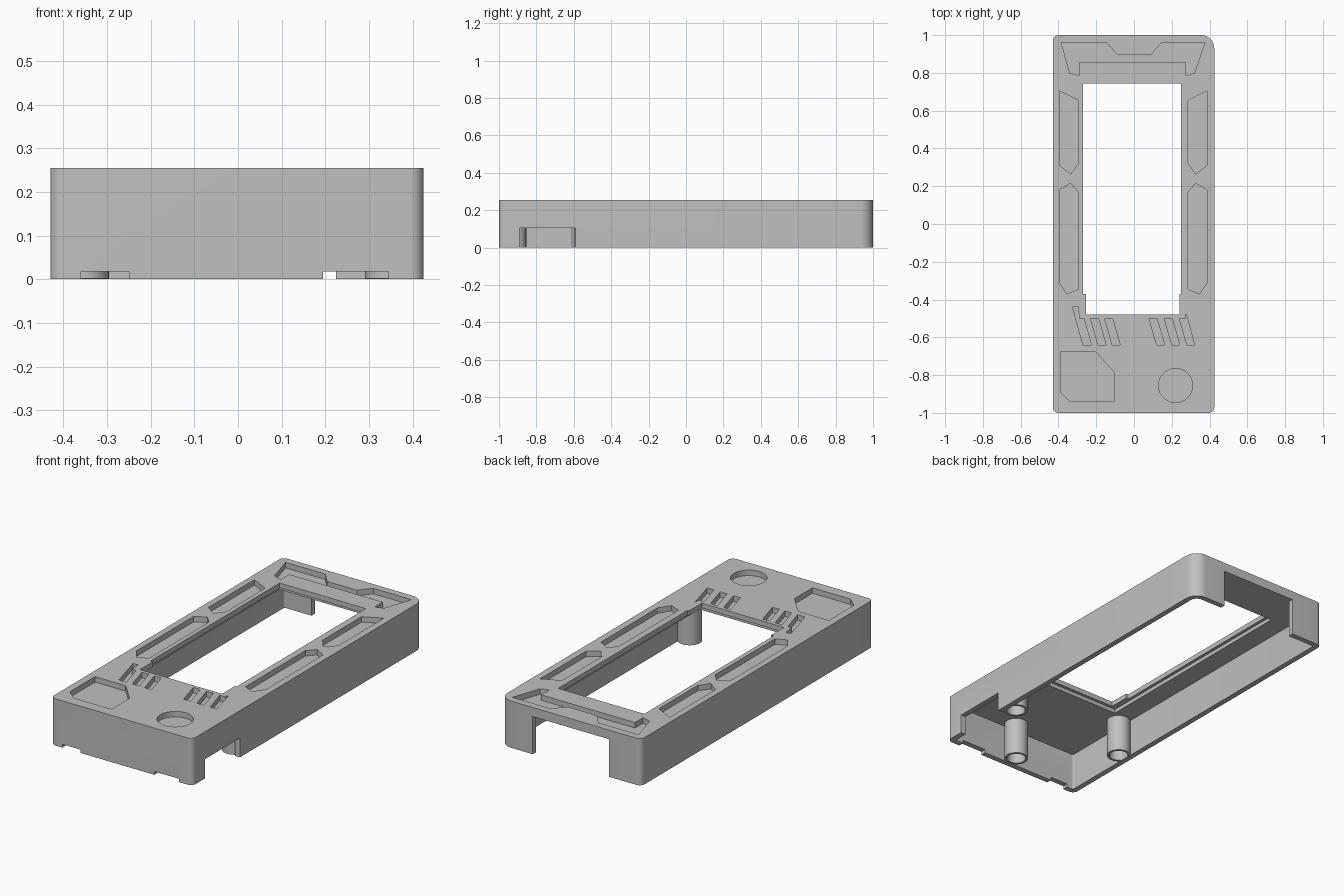
import bpy, math

old = bpy.data.objects.get("Cube")
if old:
    bpy.data.objects.remove(old, do_unlink=True)

grey = bpy.data.materials.new("plain grey")
grey.use_nodes = True
grey.diffuse_color = (0.53, 0.53, 0.53, 1)
grey.node_tree.nodes["Principled BSDF"].inputs["Base Color"].default_value = (0.53, 0.53, 0.53, 1)

LEFT, RIGHT, FRONT, BACK, TOP = -0.43, 0.425, -1.0, 1.0, 0.255
WALL, CEILING, POCKET = 0.03, 0.207, 0.03


def prism(name, outline, z0, z1):
    """Extrude a plan outline between two heights."""
    n = len(outline)
    area = sum(outline[i - 1][0] * outline[i][1] - outline[i][0] * outline[i - 1][1] for i in range(n))
    if area < 0:
        outline = outline[::-1]
    verts = [(x, y, z) for z in (z0, z1) for x, y in outline]
    faces = [tuple(reversed(range(n))), tuple(range(n, 2 * n))]
    faces += [(i, (i + 1) % n, n + (i + 1) % n, n + i) for i in range(n)]
    mesh = bpy.data.meshes.new(name)
    mesh.from_pydata(verts, [], faces)
    mesh.materials.append(grey)
    obj = bpy.data.objects.new(name, mesh)
    bpy.context.collection.objects.link(obj)
    return obj


def arc(cx, cy, r, start, sweep, steps):
    return [(cx + r * math.cos(math.radians(start + sweep * i / steps)),
             cy + r * math.sin(math.radians(start + sweep * i / steps))) for i in range(steps + 1)]


def circle(cx, cy, r):
    return arc(cx, cy, r, 0, 360, 48)[:-1]


def rect(x0, x1, y0, y1):
    return [(x0, y0), (x1, y0), (x1, y1), (x0, y1)]


def rounded(x0, x1, y0, y1, r, r_back_right):
    q = r_back_right
    return (arc(x1 - q, y1 - q, q, 0, 90, 12) + arc(x0 + r, y1 - r, r, 90, 90, 8)
            + arc(x0 + r, y0 + r, r, 180, 90, 8) + arc(x1 - r, y0 + r, r, 270, 90, 8))


def cut(target, outline, z0, z1):
    cutter = prism("cutter", outline, z0, z1)
    cutter.hide_render = True
    mod = target.modifiers.new("cut", 'BOOLEAN')
    mod.operation = 'DIFFERENCE'
    mod.solver = 'EXACT'
    mod.object = cutter
    bpy.context.view_layer.objects.active = target
    bpy.ops.object.modifier_apply(modifier=mod.name)
    bpy.data.objects.remove(cutter, do_unlink=True)


def smooth(obj):
    bpy.ops.object.select_all(action='DESELECT')
    obj.select_set(True)
    bpy.context.view_layer.objects.active = obj
    bpy.ops.object.shade_smooth_by_angle(angle=math.radians(30))


# Outer shell, hollow from below
shell = prism("cover_shell", rounded(LEFT, RIGHT, FRONT, BACK, 0.03, 0.07), 0, TOP)
cut(shell, rounded(LEFT + WALL, RIGHT - WALL, FRONT + WALL, BACK - WALL, 0.005, 0.04), -0.1, CEILING)

# Main window with a narrower front end, and a thinned lip underneath
window = [(-0.27, 0.745), (-0.27, -0.37), (-0.255, -0.37), (-0.255, -0.48),
          (0.24, -0.48), (0.24, -0.37), (0.25, -0.37), (0.25, 0.745)]
cut(shell, window, -0.1, 0.4)
cut(shell, rect(-0.287, 0.267, -0.497, 0.765), 0.1, 0.228)

# Openings in the back, right and front walls
cut(shell, rect(-0.235, 0.225, 0.9, 1.1), -0.1, CEILING - 0.002)
cut(shell, rect(0.385, 0.6, -0.89, -0.59), -0.1, 0.105)
for x0, x1 in ((-0.36, -0.25), (0.195, 0.345)):
    cut(shell, rect(x0, x1, -1.1, -0.96), -0.1, 0.018)

# Sunken decoration on the top
long_pockets = [
    [(-0.395, 0.705), (-0.295, 0.655), (-0.295, 0.32), (-0.335, 0.265), (-0.395, 0.31)],
    [(-0.395, 0.18), (-0.335, 0.215), (-0.295, 0.17), (-0.295, -0.345), (-0.355, -0.37), (-0.395, -0.31)],
]
pockets = long_pockets + [[(-0.008 - x, y) for x, y in p] for p in long_pockets]
pockets.append([(-0.385, 0.96), (-0.145, 0.96), (-0.09, 0.895), (0.09, 0.895), (0.145, 0.96),
                (0.375, 0.96), (0.32, 0.8), (0.275, 0.785), (0.275, 0.855),
                (-0.29, 0.855), (-0.29, 0.785), (-0.34, 0.8)])
pockets.append([(-0.39, -0.675), (-0.205, -0.675), (-0.105, -0.785), (-0.105, -0.94),
                (-0.335, -0.94), (-0.39, -0.89)])
pockets.append(circle(0.22, -0.855, 0.09))

# Slanted slots either side of the window's front end
for x in (-0.23, -0.155, 0.08, 0.16):
    pockets.append([(x, -0.5), (x + 0.042, -0.5), (x + 0.082, -0.64), (x + 0.04, -0.64)])
pockets.append([(-0.325, -0.44), (-0.295, -0.44), (-0.29, -0.5), (-0.265, -0.5), (-0.225, -0.64), (-0.27, -0.64)])
pockets.append([(0.24, -0.5), (0.275, -0.5), (0.275, -0.47), (0.32, -0.64), (0.28, -0.64)])
for outline in pockets:
    cut(shell, outline, TOP - POCKET, 0.4)
smooth(shell)

# Hollow mounting posts hanging from the ceiling
for name, x, y in (("front_post", 0.03, -0.915), ("left_post", 0.352, -0.535), ("right_post", -0.357, -0.55)):
    post = prism(name, circle(x, y, 0.061), 0.002, CEILING + 0.005)
    cut(post, circle(x, y, 0.048), -0.1, 0.15)
    smooth(post)
